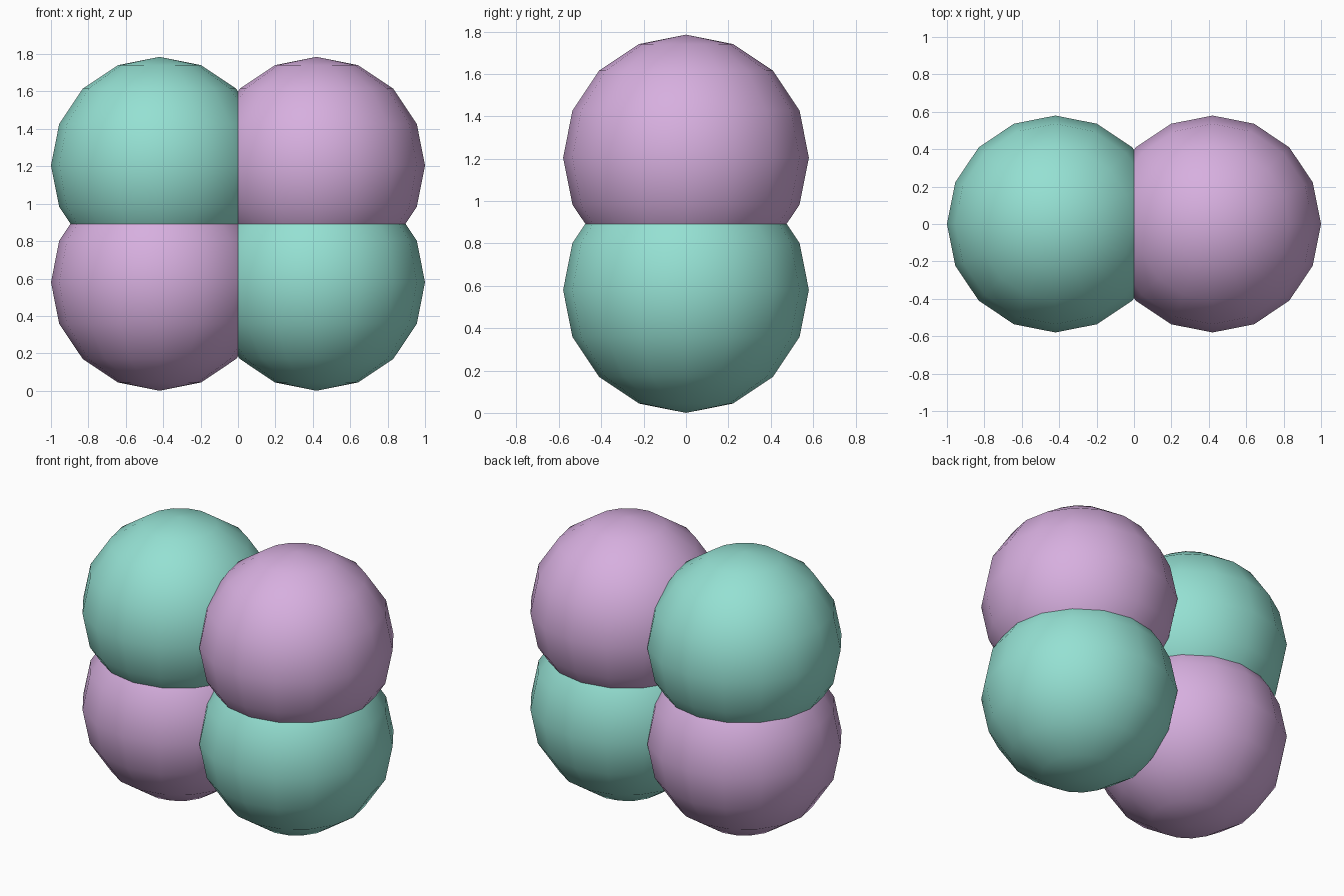
import bpy

cube = bpy.data.objects.get("Cube")
if cube:
    bpy.data.objects.remove(cube, do_unlink=True)

RADIUS = 0.58
SIDE = 0.42
LEVELS = {"lower": 0.58, "upper": 1.205}


def make_material(name, colour):
    mat = bpy.data.materials.new(name)
    mat.use_nodes = True
    mat.diffuse_color = colour
    mat.node_tree.nodes["Principled BSDF"].inputs["Base Color"].default_value = colour
    return mat


mint = make_material("mint green", (0.30, 0.75, 0.65, 1))
lilac = make_material("lilac", (0.68, 0.43, 0.74, 1))


def make_ball(name, x, z, mat):
    bpy.ops.mesh.primitive_uv_sphere_add(
        segments=16, ring_count=8, radius=RADIUS, location=(x, 0, z))
    ball = bpy.context.object
    ball.name = name
    ball.data.materials.append(mat)
    bpy.ops.object.shade_smooth()


# Four overlapping balls, with colours alternating on the diagonals
for level, z in LEVELS.items():
    for side, sign in (("right", -1), ("left", 1)):
        is_lilac = (level == "upper") == (side == "left")
        make_ball(f"{level}_{side}_ball", sign * SIDE, z, lilac if is_lilac else mint)
